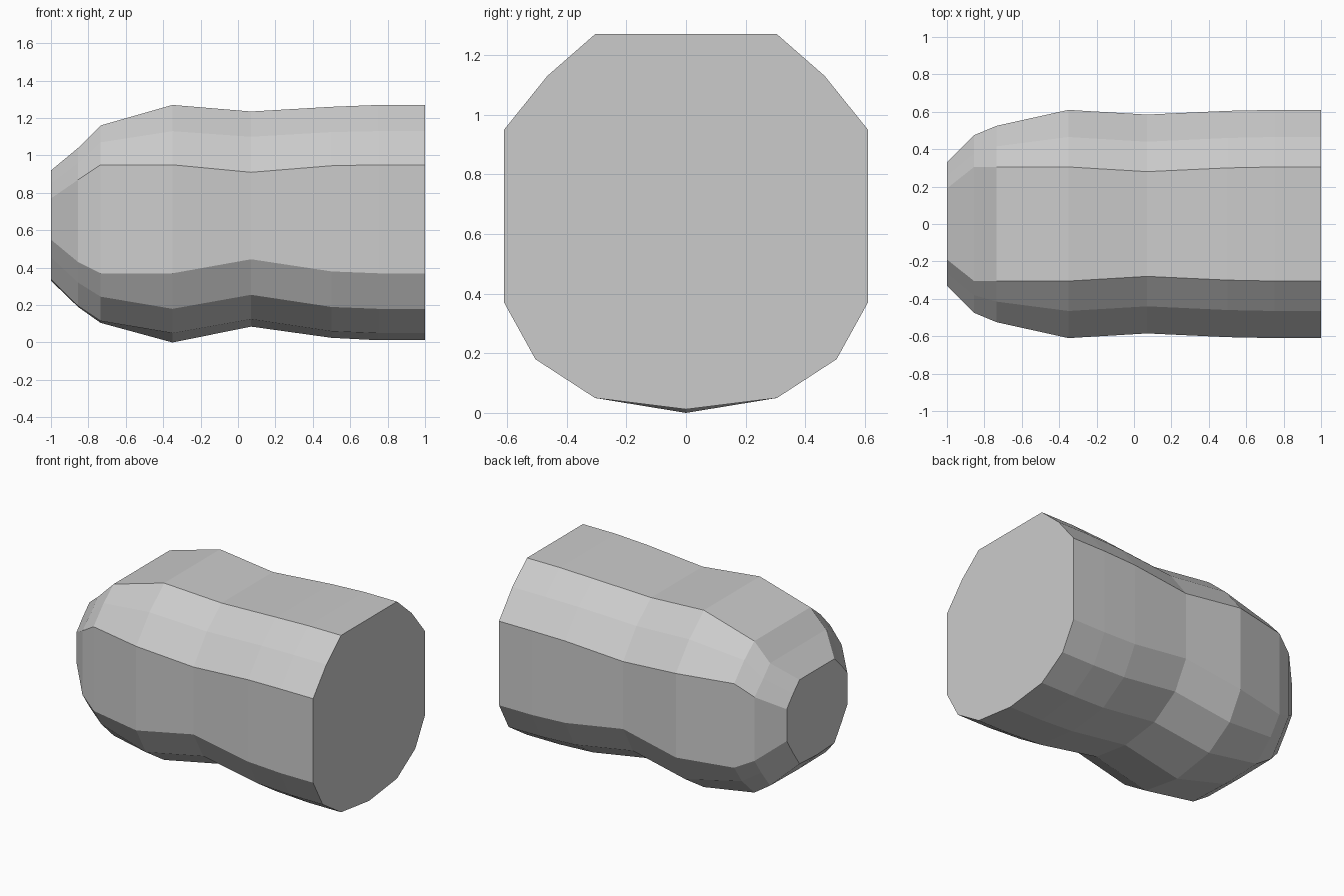
import bpy, bmesh

# Half cross-sections along x: top edge, shoulder, upper side, lower side,
# lower bevel, bottom edge, keel, each as (y, z)
STATIONS = [
    (-1.0, [(.19, .92), (.26, .85), (.33, .77), (.33, .55), (.27, .455), (.19, .34), (0, .33)]),
    (-.855, [(.305, 1.04), (.38, .96), (.475, .87), (.475, .43), (.40, .32), (.305, .195), (0, .19)]),
    (-.735, [(.305, 1.16), (.415, 1.07), (.525, .95), (.525, .37), (.44, .245), (.305, .115), (0, .105)]),
    (-.35, [(.305, 1.27), (.465, 1.13), (.61, .95), (.61, .37), (.505, .18), (.305, .05), (0, 0)]),
    (.07, [(.28, 1.235), (.44, 1.10), (.585, .91), (.585, .445), (.48, .255), (.28, .125), (0, .085)]),
    (.5, [(.30, 1.26), (.46, 1.125), (.605, .945), (.605, .38), (.50, .19), (.30, .06), (0, .025)]),
    (.75, [(.305, 1.27), (.465, 1.13), (.61, .95), (.61, .37), (.505, .18), (.305, .05), (0, .012)]),
    (1.0, [(.305, 1.27), (.465, 1.13), (.61, .95), (.61, .37), (.505, .18), (.305, .05), (0, .012)]),
]

grey = bpy.data.materials.new("plain grey")
grey.diffuse_color = (.6, .6, .6, 1)

# Loft the mirrored sections into one faceted body
bm = bmesh.new()
rings = []
for x, half in STATIONS:
    loop = half + [(-y, z) for y, z in reversed(half[:-1])]
    rings.append([bm.verts.new((x, y, z)) for y, z in loop])
n = len(rings[0])
for a, b in zip(rings, rings[1:]):
    for i in range(n):
        j = (i + 1) % n
        bm.faces.new((a[i], a[j], b[j], b[i]))

# End caps
bm.faces.new(rings[0])
bm.faces.new(rings[-1])
bmesh.ops.recalc_face_normals(bm, faces=bm.faces)

mesh = bpy.data.meshes.new("body")
bm.to_mesh(mesh)
bm.free()
mesh.materials.append(grey)
body = bpy.data.objects.new("body", mesh)
bpy.context.collection.objects.link(body)
